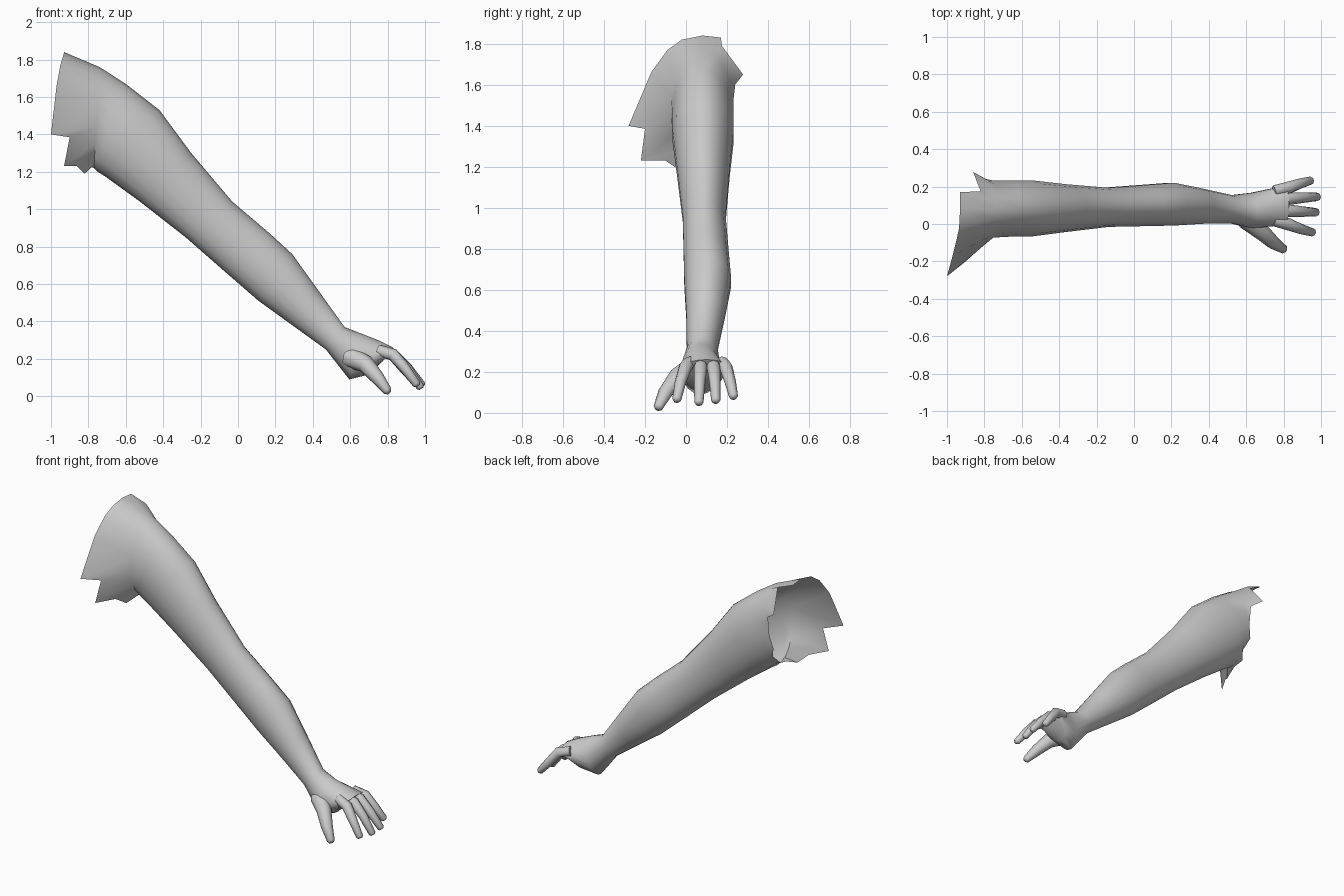
import bpy, bmesh
from math import sin, cos, tau, radians
from mathutils import Vector

if "Cube" in bpy.data.objects:
    bpy.data.objects.remove(bpy.data.objects["Cube"])


def loft(name, rings, cap_start=False, cap_end=True):
    """Skin a list of equal-length point rings into one smooth object."""
    bm = bmesh.new()
    loops = [[bm.verts.new(p) for p in r] for r in rings]
    n = len(loops[0])
    for a, b in zip(loops, loops[1:]):
        for i in range(n):
            j = (i + 1) % n
            bm.faces.new((a[i], a[j], b[j], b[i]))
    if cap_start:
        bm.faces.new(loops[0])
    if cap_end:
        bm.faces.new(loops[-1])
    bmesh.ops.recalc_face_normals(bm, faces=bm.faces)
    me = bpy.data.meshes.new(name)
    bm.to_mesh(me)
    bm.free()
    ob = bpy.data.objects.new(name, me)
    bpy.context.collection.objects.link(ob)
    bpy.context.view_layer.objects.active = ob
    bpy.ops.object.select_all(action='DESELECT')
    ob.select_set(True)
    bpy.ops.object.shade_smooth_by_angle(angle=radians(60))
    return ob


def section(xt, zt, xb, zb, y0, y1, n=18):
    """Elliptical arm section from its top, bottom and y limits."""
    top, bot = Vector((xt, 0, zt)), Vector((xb, 0, zb))
    mid, half = (top + bot) / 2, (top - bot) / 2
    mid.y = (y0 + y1) / 2
    side = Vector((0, (y0 - y1) / 2, 0))
    return [mid + half * cos(tau * i / n) + side * sin(tau * i / n)
            for i in range(n)]


def digit(name, path, n=8):
    """Tapered tube through (x, y, z, radius) points with a rounded tip."""
    pts = [Vector(p[:3]) for p in path]
    rad = [p[3] for p in path]
    d = (pts[-1] - pts[-2]).normalized()
    pts.append(pts[-1] + d * rad[-1] * 0.5)
    rad.append(rad[-1] * 0.6)
    rings = []
    for i, p in enumerate(pts):
        t = (pts[min(i + 1, len(pts) - 1)] - pts[max(i - 1, 0)]).normalized()
        u = t.cross(Vector((0, 1, 0))).normalized()
        v = t.cross(u)
        rings.append([p + (u * cos(tau * k / n) + v * sin(tau * k / n)) * rad[i]
                      for k in range(n)])
    loft(name, rings, cap_start=True)


# ragged shoulder opening: top, front flap, armpit, back
opening = [
    (-.93, .08, 1.84), (-.935, -.02, 1.82), (-.95, -.09, 1.77),
    (-.97, -.17, 1.66), (-1.0, -.28, 1.40), (-.90, -.20, 1.385),
    (-.93, -.22, 1.23), (-.86, -.10, 1.23), (-.82, -.04, 1.19),
    (-.80, .06, 1.23), (-.81, .13, 1.25), (-.78, .17, 1.30),
    (-.81, .21, 1.38), (-.79, .225, 1.47), (-.79, .24, 1.60),
    (-.86, .278, 1.65), (-.82, .175, 1.79), (-.93, .17, 1.83)]

# arm from shoulder to wrist, then the palm
sections = [
    (-.74, 1.76, -.77, 1.22, -.075, .235),
    (-.60, 1.67, -.75, 1.20, -.070, .235),
    (-.42, 1.53, -.71, 1.175, -.068, .235),
    (-.25, 1.30, -.53, 1.045, -.045, .215),
    (-.03, 1.04, -.28, .85, -.017, .195),
    (.17, .87, -.08, .675, -.013, .21),
    (.29, .76, .11, .51, -.010, .222),
    (.43, .565, .29, .38, .000, .19),
    (.57, .37, .47, .25, .003, .155),
    (.66, .335, .595, .09, -.025, .168),
    (.75, .30, .695, .115, -.015, .188),
    (.83, .26, .775, .188, -.008, .207)]
loft("arm", [opening] + [section(*s) for s in sections])

# four fingers: base y, tip x, tip y, tip z
fingers = {
    "index_finger": (.020, .955, -.045, .065),
    "middle_finger": (.075, .975, .063, .05),
    "ring_finger": (.130, .982, .145, .06),
    "little_finger": (.175, .945, .232, .08)}
for name, (yb, xt, yt, zt) in fingers.items():
    digit(name, [(.75, yb, .245, .032),
                 (.83, yb + (yt - yb) * .35, .222, .033),
                 (.83 + (xt - .83) * .5, yb + (yt - yb) * .72, .15, .028),
                 (xt, yt, zt, .022)])

# thumb
digit("thumb", [(.60, .03, .21, .06), (.685, -.045, .17, .047),
                (.745, -.10, .10, .037), (.80, -.135, .028, .024)])
